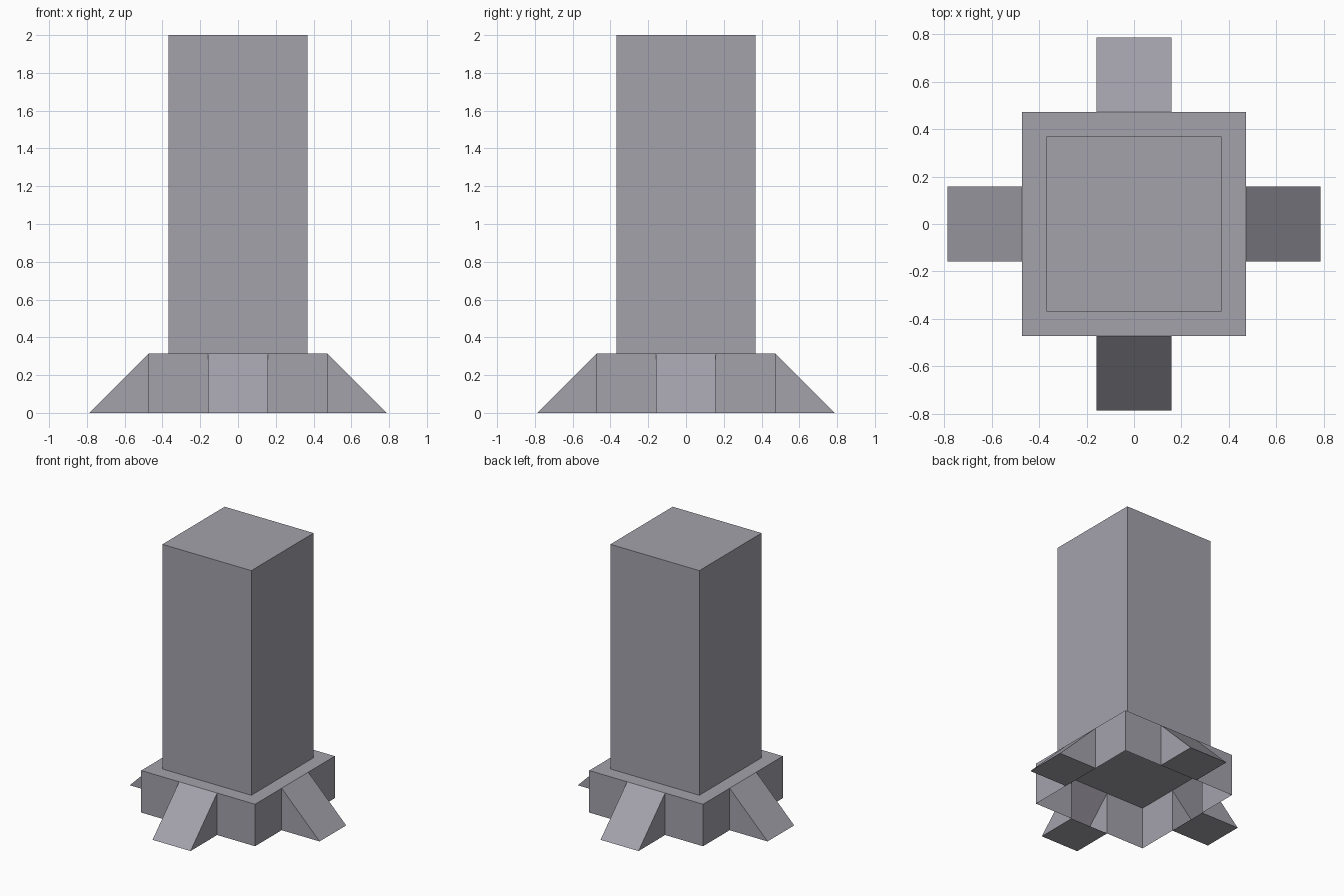
import bpy, bmesh, math
from mathutils import Matrix, Vector

if "Cube" in bpy.data.objects:
    bpy.data.objects.remove(bpy.data.objects["Cube"])

U = 0.1575            # base module: block is 6U wide, 2U high
COL = 0.369           # half width of the pillar
H = 2.0

grey = bpy.data.materials.new("warm grey")
grey.diffuse_color = (0.37, 0.36, 0.41, 1)
grey.use_nodes = True
grey.node_tree.nodes["Principled BSDF"].inputs["Base Color"].default_value = grey.diffuse_color


def finish(name, bm):
    bmesh.ops.remove_doubles(bm, verts=bm.verts, dist=1e-4)
    me = bpy.data.meshes.new(name)
    bm.to_mesh(me)
    bm.free()
    me.materials.append(grey)
    ob = bpy.data.objects.new(name, me)
    bpy.context.collection.objects.link(ob)
    return ob


def face(bm, pts, rot=Matrix()):
    bm.faces.new([bm.verts.new(rot @ (Vector(p) * U)) for p in pts])


# Base shell, open underneath: closed top plate
bm = bmesh.new()
face(bm, [(-3, -3, 2), (-1, -3, 2), (1, -3, 2), (3, -3, 2),
          (3, -1, 2), (3, 1, 2), (3, 3, 2), (1, 3, 2), (-1, 3, 2),
          (-3, 3, 2), (-3, 1, 2), (-3, -1, 2)])

# Four sides, each with two wall panels and a hollow sloped foot
for i in range(4):
    r = Matrix.Rotation(i * math.pi / 2, 4, 'Z')
    for a, b in ((-3, -1), (1, 3)):
        face(bm, [(a, -3, 0), (b, -3, 0), (b, -3, 2), (a, -3, 2)], r)
    face(bm, [(-1, -5, 0), (1, -5, 0), (1, -3, 2), (-1, -3, 2)], r)    # slope
    face(bm, [(1, -5, 0), (1, -3, 0), (1, -3, 2)], r)                  # cheeks
    face(bm, [(-1, -3, 2), (-1, -3, 0), (-1, -5, 0)], r)
    face(bm, [(-1, -5, 0), (-1, -3, 0), (1, -3, 0), (1, -5, 0)], r)    # sole
finish("base_with_feet", bm)

# Tall square pillar standing on the plate
bm = bmesh.new()
bmesh.ops.create_cube(bm, size=1)
z0 = 2 * U
bmesh.ops.scale(bm, vec=(2 * COL, 2 * COL, H - z0), verts=bm.verts)
bmesh.ops.translate(bm, vec=(0, 0, (H + z0) / 2), verts=bm.verts)
# drop the hidden underside, the plate closes it
bmesh.ops.delete(bm, geom=[f for f in bm.faces if f.normal.z < -0.5],
                 context='FACES_ONLY')
finish("pillar", bm)
